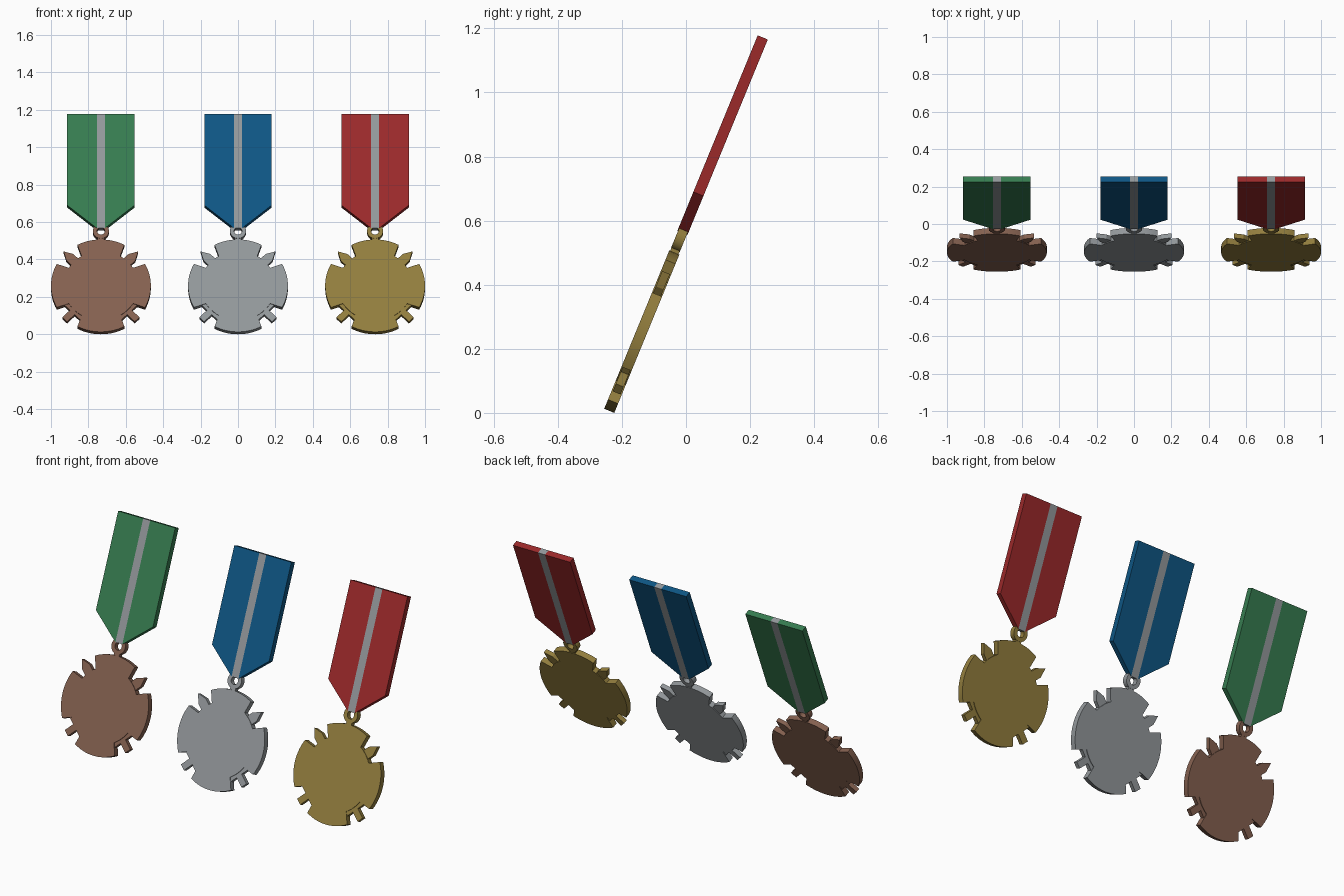
import bpy, bmesh, math
from mathutils import Matrix, Vector

if "Cube" in bpy.data.objects:
    bpy.data.objects.remove(bpy.data.objects["Cube"])

TILT = math.radians(22.35)
HALF = 0.017                      # half thickness of the medals
R, R_IN, CEN = 0.267, 0.2, 0.267  # disc radii and centre height


def material(name, rgb):
    m = bpy.data.materials.new(name)
    lin = [((c / 255 + 0.055) / 1.055) ** 2.4 if c > 10 else c / 255 / 12.92 for c in rgb]
    m.diffuse_color = (*lin, 1)
    m.use_nodes = True
    m.node_tree.nodes["Principled BSDF"].inputs["Base Color"].default_value = m.diffuse_color
    return m


BRONZE = material("bronze", (133, 97, 80))
SILVER = material("silver", (147, 152, 155))
GOLD = material("gold", (147, 126, 62))
GREEN = material("green_cloth", (54, 124, 80))
BLUE = material("blue_cloth", (14, 86, 132))
RED = material("red_cloth", (155, 41, 42))


def finish(bm, name, mats, x):
    """Recalculate normals, lean the part back and place it."""
    bmesh.ops.recalc_face_normals(bm, faces=bm.faces)
    bm.transform(Matrix.Translation((x, -0.63 * math.sin(TILT), HALF * math.sin(TILT)))
                 @ Matrix.Rotation(-TILT, 4, 'X'))
    me = bpy.data.meshes.new(name)
    bm.to_mesh(me)
    bm.free()
    for m in mats:
        me.materials.append(m)
    me.shade_smooth()
    me.set_sharp_from_angle(angle=math.radians(25))
    ob = bpy.data.objects.new(name, me)
    bpy.context.collection.objects.link(ob)
    return ob


def prism(bm, pts, half):
    """Extrude a flat outline through the thickness."""
    a = [bm.verts.new((u, -half, v)) for u, v in pts]
    b = [bm.verts.new((u, half, v)) for u, v in pts]
    bm.faces.new(a)
    bm.faces.new(b[::-1])
    n = len(pts)
    for i in range(n):
        j = (i + 1) % n
        bm.faces.new((a[i], b[i], b[j], a[j]))


def polar(r, deg):
    t = math.radians(deg)
    return r * math.cos(t), CEN + r * math.sin(t)


def disc(name, mat, x):
    # four rounded arms around a smaller round core
    pts = []
    for k in range(4):
        c = 90 * k
        pts += [polar(R, c - 28 + 56 * i / 14) for i in range(15)]
        pts += [polar(R_IN, c + 31 + 28 * i / 6) for i in range(7)]
    bm = bmesh.new()
    prism(bm, pts, HALF)
    finish(bm, name, [mat], x)


def along(deg, outline):
    """Turn (distance, offset) points to lie along a diagonal."""
    t = math.radians(deg)
    c, s = math.cos(t), math.sin(t)
    return [(r * c - w * s, CEN + r * s + w * c) for r, w in outline]


def swords(name, mat, x):
    bm = bmesh.new()
    for deg in (45, 135):         # blade tips
        prism(bm, along(deg, [(0.185, -0.026), (0.235, -0.026), (0.282, 0),
                              (0.235, 0.026), (0.185, 0.026)]), 0.013)
    for deg in (225, 315):        # grips with cross guards
        prism(bm, along(deg, [(0.185, -0.058), (0.216, -0.058), (0.216, -0.018),
                              (0.274, -0.018), (0.274, 0.018), (0.216, 0.018),
                              (0.216, 0.058), (0.185, 0.058)]), 0.013)
    finish(bm, name, [mat], x)


def ring(name, mat, x):
    # flat hanging ring with a short neck down to the disc
    bm = bmesh.new()
    n, cv = 24, 0.584
    loops = []
    for r, y in ((0.043, -0.015), (0.043, 0.015), (0.021, 0.015), (0.021, -0.015)):
        loops.append([bm.verts.new((r * math.cos(2 * math.pi * i / n), y,
                                    cv + r * math.sin(2 * math.pi * i / n)))
                      for i in range(n)])
    for k in range(4):
        p, q = loops[k], loops[(k + 1) % 4]
        for i in range(n):
            j = (i + 1) % n
            bm.faces.new((p[i], p[j], q[j], q[i]))
    prism(bm, [(-0.017, 0.525), (0.017, 0.525), (0.017, 0.553), (-0.017, 0.553)], 0.014)
    finish(bm, name, [mat], x)


def ribbon(name, cloth, x):
    # three columns in one slab, the middle one is the stripe
    cols = [(-0.18, 0.732), (-0.022, 0.6), (0.022, 0.6), (0.18, 0.732)]
    bm = bmesh.new()
    g = [[bm.verts.new((u, y, v)) for y, v in
          ((-HALF, low), (-HALF, 1.26), (HALF, 1.26), (HALF, low))] for u, low in cols]
    for c in range(3):
        for k in range(4):
            j = (k + 1) % 4
            f = bm.faces.new((g[c][k], g[c][j], g[c + 1][j], g[c + 1][k]))
            f.material_index = 1 if c == 1 else 0
    bm.faces.new(g[0])
    bm.faces.new(g[3])
    finish(bm, name, [cloth, SILVER], x)


for label, metal, cloth, x in (("bronze", BRONZE, GREEN, -0.733),
                               ("silver", SILVER, BLUE, 0.0),
                               ("gold", GOLD, RED, 0.733)):
    disc(label + "_medal_disc", metal, x)
    swords(label + "_crossed_swords", metal, x)
    ring(label + "_hanging_ring", metal, x)
    ribbon(label + "_medal_ribbon", cloth, x)
